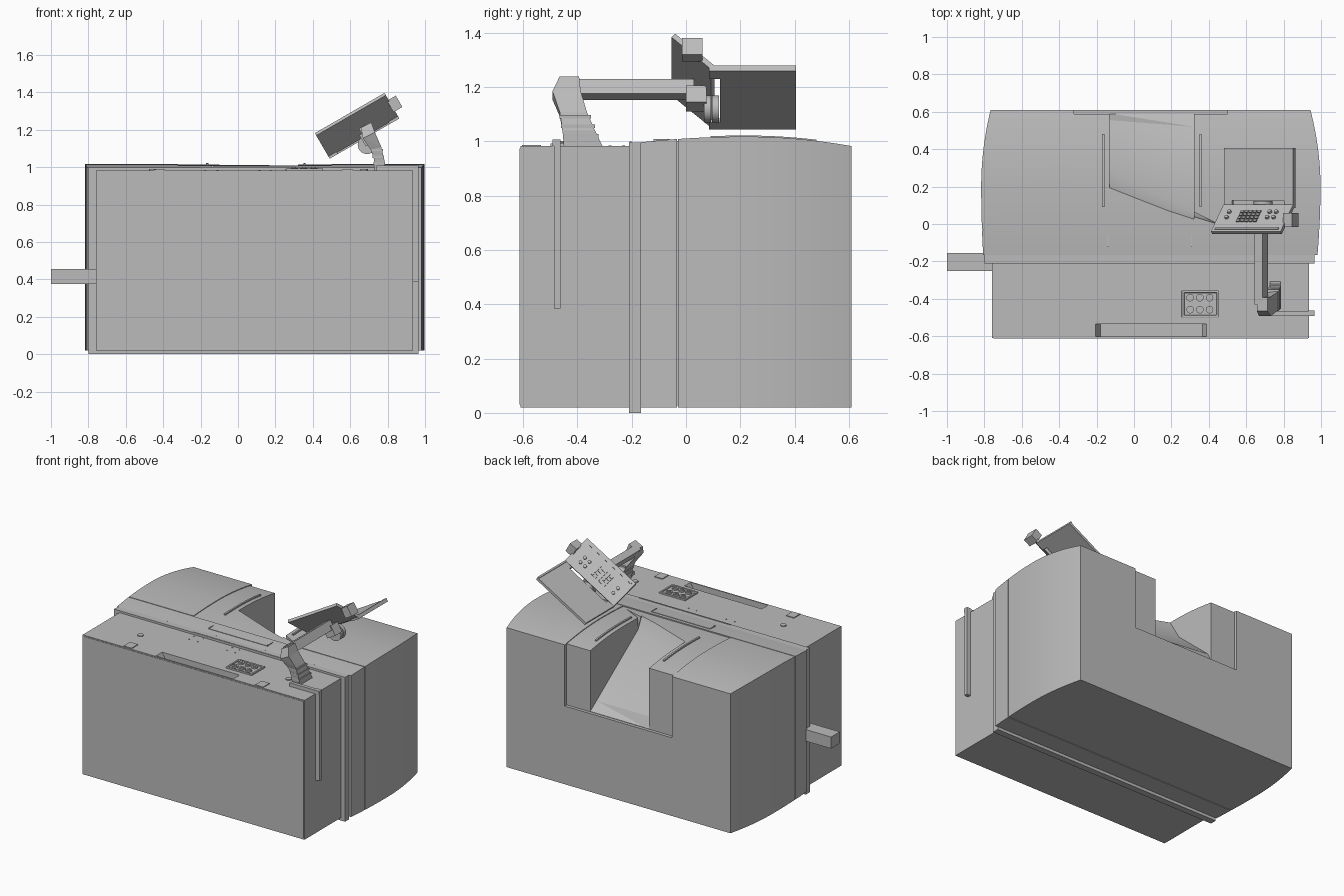
import bpy, bmesh, math
from mathutils import Vector

old = bpy.data.objects.get("Cube")
if old:
    bpy.data.objects.remove(old, do_unlink=True)

grey = bpy.data.materials.new("machine_grey")
grey.use_nodes = True
grey.diffuse_color = (0.5, 0.5, 0.5, 1)
grey.node_tree.nodes["Principled BSDF"].inputs["Base Color"].default_value = (0.5, 0.5, 0.5, 1)


def finish(name, bm):
    bmesh.ops.recalc_face_normals(bm, faces=bm.faces)
    me = bpy.data.meshes.new(name)
    bm.to_mesh(me)
    bm.free()
    me.materials.append(grey)
    ob = bpy.data.objects.new(name, me)
    bpy.context.collection.objects.link(ob)
    return ob


def hull(name, points):
    bm = bmesh.new()
    for p in points:
        bm.verts.new(p)
    res = bmesh.ops.convex_hull(bm, input=bm.verts)
    loose = [v for v in bm.verts if not v.link_faces]
    bmesh.ops.delete(bm, geom=loose, context='VERTS')
    bmesh.ops.dissolve_limit(bm, angle_limit=0.01, verts=bm.verts, edges=bm.edges)
    return finish(name, bm)


def world(x, y, z):
    return Vector((x, y, z))


def box(name, xs, ys, zs, frame=world):
    return hull(name, [frame(x, y, z) for x in xs for y in ys for z in zs])


def cylinder(name, a, b, r, sides=24):
    a, b = Vector(a), Vector(b)
    bm = bmesh.new()
    bmesh.ops.create_cone(bm, cap_ends=True, segments=sides, radius1=r, radius2=r, depth=(b - a).length)
    turn = (b - a).to_track_quat('Z', 'Y').to_matrix()
    for v in bm.verts:
        v.co = turn @ v.co + (a + b) / 2
    ob = finish(name, bm)
    smooth(ob)
    return ob


def smooth(ob):
    bpy.ops.object.select_all(action='DESELECT')
    ob.select_set(True)
    bpy.context.view_layer.objects.active = ob
    bpy.ops.object.shade_smooth_by_angle(angle=math.radians(25))


def cut(ob, *cutters):
    bpy.context.view_layer.objects.active = ob
    for c in cutters:
        m = ob.modifiers.new("cut", 'BOOLEAN')
        m.operation, m.solver, m.object = 'DIFFERENCE', 'EXACT', c
        bpy.ops.object.modifier_apply(modifier=m.name)
        bpy.data.objects.remove(c, do_unlink=True)


def bow(peak, mid, rear, front):
    return lambda y: peak - (rear if y > mid else front) * (y - mid) ** 2


right_side = bow(0.997, 0.2, 0.32, 0.12)
left_side = bow(0.817, 0.2, 0.30, 0.08)
crown = bow(1.018, 0.22, 0.23, 0.14)


def loft(name, y0, y1, xl, xr, zb, zt, steps=20):
    """Rectangular sections along y whose edges follow functions of y."""
    bm = bmesh.new()
    rings = []
    for i in range(steps + 1):
        y = y0 + (y1 - y0) * i / steps
        rings.append([bm.verts.new(p) for p in (
            (xl(y), y, zb(y)), (xr(y), y, zb(y)), (xr(y), y, zt(y)), (xl(y), y, zt(y)))])
    for a, b in zip(rings, rings[1:]):
        for k in range(4):
            bm.faces.new((a[k], a[k - 1], b[k - 1], b[k]))
    bm.faces.new(rings[0])
    bm.faces.new(rings[-1])
    return finish(name, bm)


def bowed_shell(name, y0, y1, inset=0.0):
    return loft(name, y0, y1, lambda y: -left_side(y) + inset, lambda y: right_side(y) - inset,
                lambda y: 0.02 + inset, lambda y: crown(y) - inset)


# Front cabinet with a grip notch in its upper front edge
cabinet = box("front_cabinet", (-0.76, 0.935), (-0.61, -0.2), (0.02, 0.983))
cut(cabinet, hull("notch", [(x, y, z) for x, z in ((-0.215, 1.0), (-0.18, 0.94), (0.365, 0.94), (0.395, 1.0))
                            for y in (-0.602, -0.535)]))
box("front_panel", (-0.75, 0.93), (-0.613, -0.609), (0.03, 0.975))

# Base flange, bowed collar and rear hood
box("base_flange", (-0.8, 0.965), (-0.21, -0.165), (0.0, 0.997))
bowed_shell("collar", -0.167, -0.034)
bowed_shell("seam_core", -0.05, 0.0, 0.008)
hood = bowed_shell("rear_hood", -0.029, 0.61)
door_recess = loft("door_recess", -0.04, 0.7, lambda y: -0.32, lambda y: 0.5,
                   lambda y: crown(y) - 0.005, lambda y: 1.2)
back_recess = box("back_recess", (-0.32, 0.5), (0.588, 0.7), (0.56, 1.2))
chute = hull("chute", [(-0.13, 0.28, 0.87), (-0.13, 0.555, 0.63), (0.32, 0.52, 0.61), (0.32, 0.065, 0.93),
                       (-0.13, 0.08, 1.2), (0.32, -0.07, 1.2), (0.32, 0.7, 0.61), (-0.13, 0.7, 0.63),
                       (-0.13, 0.7, 1.2), (0.32, 0.7, 1.2)])
tip = hull("chute_tip", [(0.31, 0.045, 0.99), (0.31, 0.07, 0.94), (0.45, 0.0, 1.0), (0.31, 0.07, 1.1),
                         (0.31, 0.03, 1.1), (0.45, 0.0, 1.1)])
lip = hull("chute_lip", [(-0.13, 0.555, 0.63), (0.32, 0.52, 0.61), (-0.13, 0.592, 0.56), (0.32, 0.592, 0.56),
                         (-0.13, 0.592, 0.7), (0.32, 0.592, 0.7)])
cut(hood, door_recess, back_recess, chute, tip, lip)
smooth(hood)

# Curved door handles
for side, x in (("right", -0.165), ("left", 0.355)):
    loft(side + "_door_handle", 0.09, 0.48, lambda y: x - 0.006, lambda y: x + 0.006,
         lambda y: crown(y) - 0.012, lambda y: crown(y) + 0.004, 10)

# Collar plate with end ribs
loft("collar_plate", -0.12, -0.06, lambda y: -0.135, lambda y: 0.305,
     lambda y: 0.98, lambda y: crown(y) + 0.003, 2)
for i, x in enumerate((-0.138, 0.308)):
    box(f"collar_rib_{i}", (x - 0.003, x + 0.003), (-0.12, -0.06), (0.98, 1.01))
box("top_strip", (-0.2, 0.5), (-0.208, -0.2), (0.975, 1.0))

# Cabinet top fittings
TOP = 0.982
for i, x in enumerate((-0.42, 0.585)):
    box(f"lift_pad_{i}", (x - 0.03, x + 0.03), (-0.605, -0.535), (TOP, 0.988))
for i, x in enumerate((-0.457, 0.675)):
    cylinder(f"round_cap_{i}", (x, -0.41, TOP), (x, -0.41, 0.989), 0.019)
for i, x in enumerate((-0.175, -0.11, 0.115, 0.175)):
    for j, y in enumerate((-0.23, -0.28)):
        cylinder(f"screw_{i}_{j}", (x, y, TOP), (x, y, 0.986), 0.005, 8)

# Button box: rounded frame with two rows of three
frame = box("button_frame", (0.255, 0.455), (-0.5, -0.355), (0.975, 0.993))
bevel = frame.modifiers.new("round", 'BEVEL')
bevel.width, bevel.segments = 0.008, 2
cut(frame, box("frame_well", (0.268, 0.442), (-0.488, -0.367), (0.986, 1.1)))
for i in range(3):
    for j in range(2):
        x, y = 0.3 + 0.052 * i, -0.458 + 0.064 * j
        cylinder(f"button_{i}_{j}", (x, y, 0.98), (x, y, 0.996), 0.02)
        cylinder(f"button_core_{i}_{j}", (x, y, 0.99), (x, y, 1.001), 0.01, 12)

# Side bar and bent side pipe
box("side_bar", (-1.0, -0.75), (-0.25, -0.155), (0.375, 0.455))
box("pipe_upright", (0.93, 0.965), (-0.487, -0.462), (0.385, 1.008))
box("pipe_top", (0.74, 0.965), (-0.492, -0.468), (0.983, 1.008))

# Tilted console: u runs up the slope, y along the machine, w normal to the slope
U, W = Vector((0.866, 0, 0.5)), Vector((-0.5, 0, 0.866))


def tilted(u, y, w):
    return Vector((0.49, 0, 1.045)) + U * u + Vector((0, y, 0)) + W * w


def keyboard(u, s, h):
    """s runs from the fold to the raised edge, h stands off the face."""
    back, up = 0.73, 0.683
    return tilted(u, 0.1 - s * back + h * up, s * up + h * back)


box("console_shelf", (0, 0.43), (0.125, 0.405), (0, 0.018), tilted)
box("shelf_rim", (0.418, 0.43), (0.1, 0.405), (0, 0.024), tilted)
for i, u in enumerate(((0, 0.05), (0.37, 0.43))):
    box(f"console_hinge_{i}", u, (0.085, 0.13), (0, 0.018), tilted)
box("console_keyboard", (0, 0.43), (0.012, 0.21), (0, 0.02), keyboard)
box("keyboard_ledge", (0.02, 0.41), (0.185, 0.197), (0.02, 0.026), keyboard)
for i in range(5):
    for j in range(4):
        u, s = 0.13 + 0.026 * i, 0.06 + 0.022 * j
        box(f"key_{i}_{j}", (u, u + 0.019), (s, s + 0.015), (0.019, 0.027), keyboard)
for i, (u, s) in enumerate(((0.06, 0.07), (0.06, 0.11), (0.31, 0.07), (0.31, 0.11), (0.35, 0.07), (0.35, 0.11))):
    cylinder(f"dial_{i}", keyboard(u, s, 0.015), keyboard(u, s, 0.032), 0.011, 12)
box("console_side_box", (0.42, 0.475), (-0.015, 0.06), (0.045, 0.115), tilted)

# Pivot drum, support arm and stepped neck
for i, y in enumerate((0.066, 0.096)):
    cylinder(f"pivot_drum_{i}", (0.69, y, 1.12), (0.69, y + 0.026, 1.12), 0.05)
arm_u, arm_w = (0.215, 0.262), (0.0, 0.062)
box("support_arm", arm_u, (-0.43, 0.03), arm_w, tilted)
box("arm_bracket", (0.2, 0.27), (0.0, 0.075), (-0.04, 0.03), tilted)


def section(x, y, z, half_x, half_y, lift=0.0):
    return [(x + sx * half_x, y + sy * half_y, z + sx * lift) for sx in (-1, 1) for sy in (-1, 1)]


neck = [section(0.685, -0.43, 1.225, 0.028, 0.036, 0.014), section(0.7, -0.44, 1.17, 0.032, 0.052, 0.016),
        section(0.738, -0.415, 1.1, 0.028, 0.05, 0.008), section(0.755, -0.395, 1.04, 0.027, 0.06),
        section(0.755, -0.378, 0.98, 0.028, 0.072)]
for i, (a, b) in enumerate(zip(neck, neck[1:])):
    hull(f"arm_neck_{i}", a + b)
for i in range(3):
    z = 1.015 + 0.035 * i
    hull(f"neck_rib_{i}", section(0.756 - 0.006 * i, -0.388 - 0.01 * i, z, 0.031, 0.066 - 0.004 * i)
         + section(0.756 - 0.006 * i, -0.388 - 0.01 * i, z + 0.012, 0.031, 0.066 - 0.004 * i))
